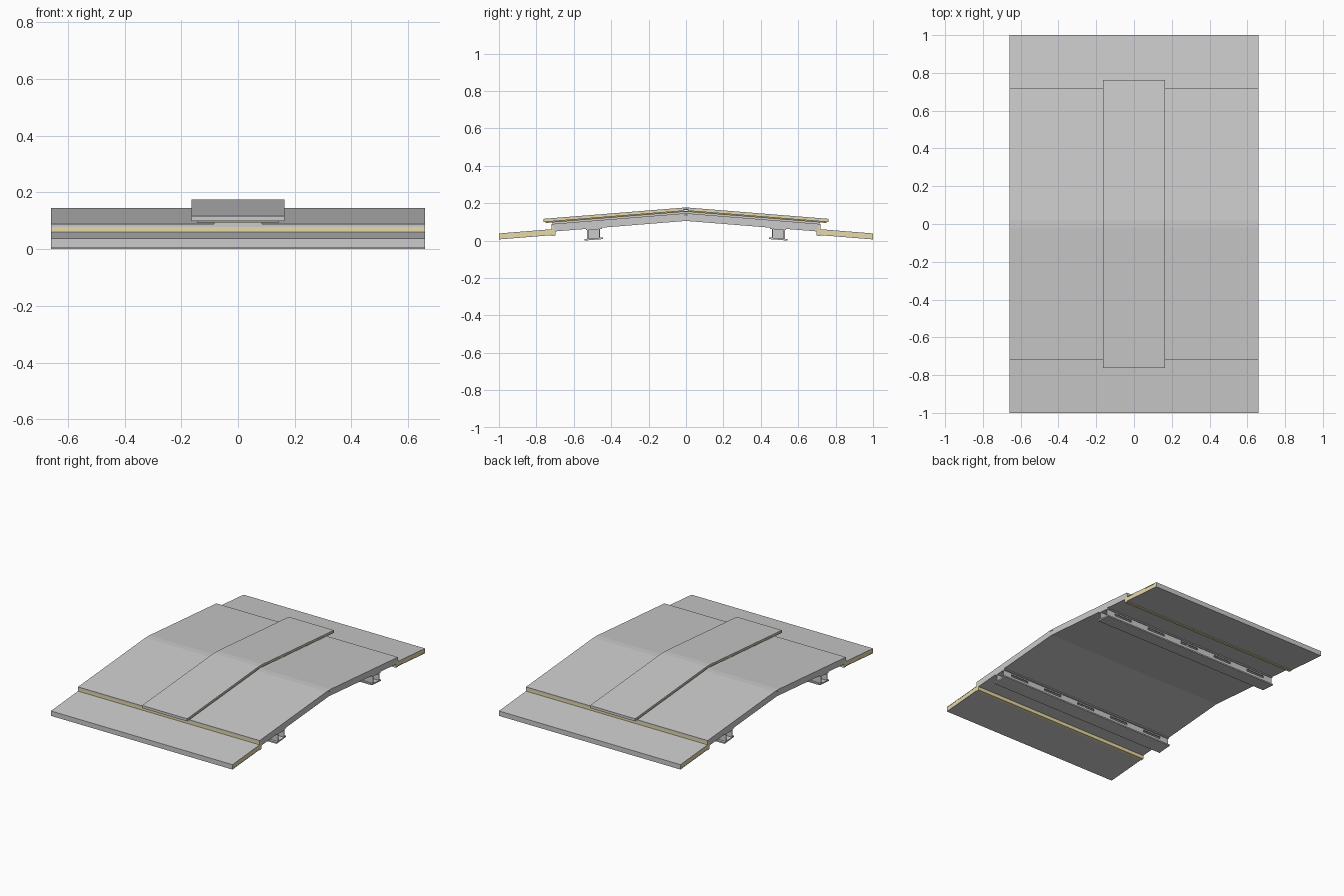
import bpy, bmesh

if "Cube" in bpy.data.objects:
    bpy.data.objects.remove(bpy.data.objects["Cube"])

SLOPE = 0.08   # fall of the roof per unit of y
HX = 0.66      # half length of the roof


def material(name, color):
    m = bpy.data.materials.new(name)
    m.diffuse_color = color
    m.use_nodes = True
    m.node_tree.nodes["Principled BSDF"].inputs["Base Color"].default_value = m.diffuse_color
    return m


core_mat = material("insulation", (0.80, 0.70, 0.38, 1))
seal_mat = material("seal", (0.45, 0.33, 0.12, 1))


def build(name, prisms, mat=None):
    """Each prism is (profile of (y, height above the slope plane), x0, x1)."""
    bm = bmesh.new()
    for profile, x0, x1 in prisms:
        pts = [(y, n - SLOPE * abs(y)) for y, n in profile]
        a = [bm.verts.new((x0, y, z)) for y, z in pts]
        b = [bm.verts.new((x1, y, z)) for y, z in pts]
        bm.faces.new(a)
        bm.faces.new(b[::-1])
        for i in range(len(a)):
            j = (i + 1) % len(a)
            bm.faces.new((a[i], b[i], b[j], a[j]))
    bmesh.ops.recalc_face_normals(bm, faces=bm.faces)
    mesh = bpy.data.meshes.new(name)
    bm.to_mesh(mesh)
    bm.free()
    ob = bpy.data.objects.new(name, mesh)
    bpy.context.collection.objects.link(ob)
    if mat:
        mesh.materials.append(mat)
    return ob


def gable(hy, n0, n1, hx):
    """Slab running over the ridge from eave to eave."""
    return ([(-hy, n0), (0, n0), (hy, n0), (hy, n1), (0.02, n1),
             (-0.02, n1), (-hy, n1)], -hx, hx)


def slab(y0, y1, n0, n1, x0=-HX, x1=HX):
    return ([(y0, n0), (y1, n0), (y1, n1), (y0, n1)], x0, x1)


def mirror_y(ob):
    ob.modifiers.new("mirror", "MIRROR").use_axis = (False, True, False)
    return ob


# main roof panel and its overhanging top sheet
build("roof_panel", [gable(0.705, 0.105, 0.136, HX)])
build("roof_top_sheet", [gable(0.718, 0.136, 0.146, HX)])

# raised centre panel: packing strip, seal, sandwich core and skins
build("raised_packing", [gable(0.715, 0.146, 0.155, 0.085)])
build("raised_seal", [gable(0.752, 0.154, 0.160, 0.145)], seal_mat)
build("raised_core", [gable(0.757, 0.163, 0.171, 0.162)], core_mat)
build("raised_lower_skin", [gable(0.762, 0.160, 0.163, 0.164)])
build("raised_top_skin", [gable(0.762, 0.171, 0.177, 0.164)])
mirror_y(build("raised_end_trim", [slab(0.757, 0.762, 0.163, 0.171, -0.164, 0.164)]))

# low eave panels with exposed insulation at the ends
mirror_y(build("eave_core", [slab(0.712, 0.996, 0.090, 0.114, -HX + 0.001, HX - 0.001)], core_mat))
mirror_y(build("eave_skin", [
    slab(0.70, 1.0, 0.086, 0.090),
    slab(0.70, 1.0, 0.114, 0.118),
    slab(0.996, 1.0, 0.090, 0.114)]))
mirror_y(build("eave_joint", [slab(0.698, 0.718, 0.082, 0.136)], core_mat))

# support rails: flanges and slotted side walls
parts = [
    slab(0.445, 0.5425, 0.0434, 0.052),
    slab(0.450, 0.535, 0.098, 0.105)]
pitch = 2 * HX / 5
for y in (0.460, 0.522):
    parts += [slab(y, y + 0.006, 0.052, 0.076), slab(y, y + 0.006, 0.090, 0.098)]
    for i in range(6):
        xc = -HX + i * pitch
        parts.append(slab(y, y + 0.006, 0.076, 0.090,
                          max(-HX, xc - 0.066), min(HX, xc + 0.066)))
# cross plates inside the rails
for x in (-0.4, 0, 0.4):
    parts.append(slab(0.466, 0.522, 0.052, 0.098, x - 0.004, x + 0.004))
mirror_y(build("support_rail", parts))
